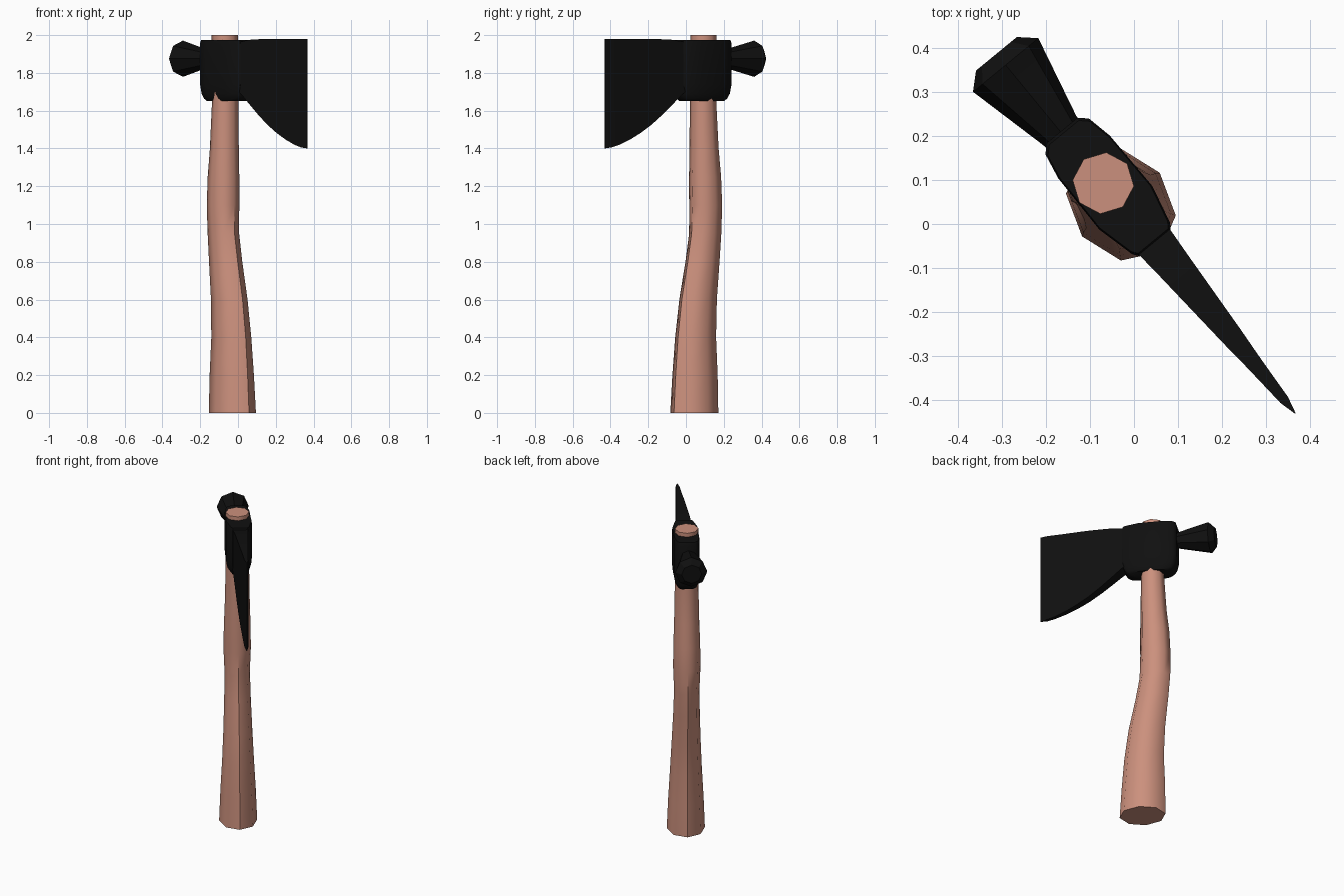
import bpy
import bmesh
from math import cos, sin, pi, radians

cube = bpy.data.objects.get("Cube")
if cube:
    bpy.data.objects.remove(cube)

SWING = radians(-50.6)  # the blade points along local +x before this turn


def material(name, rgb):
    m = bpy.data.materials.new(name)
    m.use_nodes = True
    m.diffuse_color = (*rgb, 1)
    m.node_tree.nodes["Principled BSDF"].inputs["Base Color"].default_value = (*rgb, 1)
    return m


def loft(name, rings, mat, smooth_angle):
    """Skin a row of equal-sized rings and cap both ends."""
    bm = bmesh.new()
    rows = [[bm.verts.new(p) for p in ring] for ring in rings]
    n = len(rows[0])
    for a, b in zip(rows, rows[1:]):
        for i in range(n):
            j = (i + 1) % n
            bm.faces.new((a[i], a[j], b[j], b[i]))
    bm.faces.new(rows[0])
    bm.faces.new(rows[-1])
    bmesh.ops.recalc_face_normals(bm, faces=bm.faces)
    mesh = bpy.data.meshes.new(name)
    bm.to_mesh(mesh)
    bm.free()
    mesh.materials.append(mat)
    obj = bpy.data.objects.new(name, mesh)
    bpy.context.collection.objects.link(obj)
    obj.rotation_euler.z = SWING
    bpy.ops.object.select_all(action="DESELECT")
    obj.select_set(True)
    bpy.context.view_layer.objects.active = obj
    bpy.ops.object.shade_smooth_by_angle(angle=radians(smooth_angle))
    return obj


wood = material("warm wood", (0.6, 0.28, 0.205))
iron = material("black iron", (0.005, 0.005, 0.005))
OCT = [(cos(k * pi / 4), sin(k * pi / 4)) for k in range(8)]

# Handle: curved eight-sided shaft (height, centre, half depth, half width)
shaft = [
    (0, -.053, .139, .114), (.2, -.058, .132, .106), (.4, -.062, .12, .095),
    (.6, -.079, .111, .086), (.8, -.109, .1, .079), (.95, -.128, .093, .076),
    (1.1, -.131, .092, .082), (1.25, -.127, .089, .08), (1.4, -.12, .079, .075),
    (1.65, -.113, .07, .07), (2, -.116, .07, .07),
]
loft("handle", [[(c + a * x, .005 + b * y, z) for x, y in OCT]
                for z, c, a, b in shaft], wood, 50)

# Head block around the handle: plan outline scaled at each height
half = [(.064, .046), (.05, .056), (-.04, .078), (-.19, .076), (-.25, .064), (-.268, .045)]
plan = half + [(x, -y) for x, y in reversed(half)]
levels = [(1.652, .76), (1.665, .86), (1.69, .94), (1.74, 1), (1.955, 1), (1.975, .96)]
loft("head_block", [[(-.1 + (x + .1) * s, .009 + y * s, z) for x, y in plan]
                    for z, s in levels], iron, 50)

# Blade: wedge with a curved lower edge (reach, bottom, top, half thickness)
wedge = [
    (.03, 1.71, 1.96, .048), (.068, 1.688, 1.965, .045), (.13, 1.635, 1.975, .04),
    (.2, 1.577, 1.978, .035), (.27, 1.525, 1.98, .03), (.34, 1.482, 1.98, .025),
    (.41, 1.446, 1.98, .019), (.48, 1.418, 1.98, .014), (.525, 1.406, 1.98, .011),
    (.565, 1.4, 1.98, .001),
]
loft("blade", [[(x, .01 - t, lo), (x, .01 + t, lo), (x, .01 + t, hi), (x, .01 - t, hi)]
               for x, lo, hi, t in wedge], iron, 30)

# Hammer poll: flared octagon with a chamfered striking face
flare = [(-.23, .042), (-.275, .051), (-.464, .096), (-.497, .06)]
loft("hammer_poll", [[(x, .004 + r * a, 1.875 + r * b) for a, b in OCT]
                     for x, r in flare], iron, 30)
